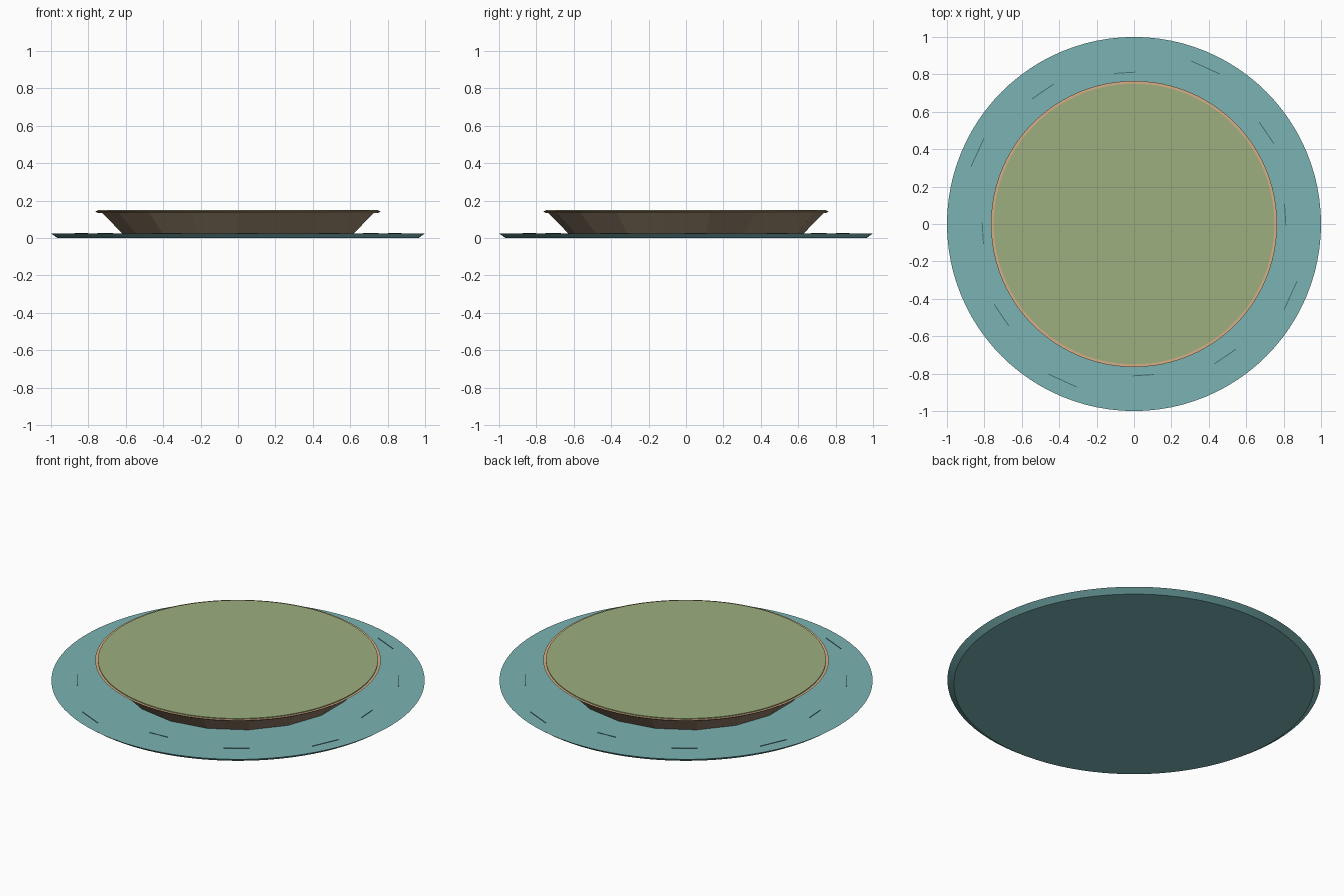
import bpy
import math
from mathutils import Matrix

old = bpy.data.objects.get("Cube")
if old:
    bpy.data.objects.remove(old, do_unlink=True)


def make_material(name, srgb):
    color = [(c / 255) ** 2.2 for c in srgb] + [1]
    mat = bpy.data.materials.new(name)
    mat.diffuse_color = color
    mat.use_nodes = True
    bsdf = mat.node_tree.nodes["Principled BSDF"]
    bsdf.inputs["Base Color"].default_value = color
    bsdf.inputs["Roughness"].default_value = 0.9
    return mat


def disc(name, mat, sides, r_low, r_high, z_low, z_high, smooth=True):
    """Tapered round slab between two heights."""
    bpy.ops.mesh.primitive_cone_add(
        vertices=sides, radius1=r_low, radius2=r_high,
        depth=z_high - z_low, location=(0, 0, (z_low + z_high) / 2))
    obj = bpy.context.object
    obj.name = name
    obj.data.materials.append(mat)
    if smooth:
        bpy.ops.object.shade_smooth_by_angle(angle=math.radians(30))
    return obj


water = make_material("water teal", (122, 178, 178))
ripple = make_material("ripple dark teal", (74, 112, 114))
earth = make_material("earth brown", (150, 130, 108))
sand = make_material("sand tan", (212, 172, 130))
grass = make_material("grass green", (156, 173, 126))

# Island slabs, from the water up
disc("water_disc", water, 96, 0.965, 1.0, 0.0, 0.025)
disc("earth_bank", earth, 18, 0.61, 0.74, 0.005, 0.138, smooth=False)
disc("sand_rim", sand, 96, 0.75, 0.765, 0.134, 0.145)
disc("grass_top", grass, 96, 0.75, 0.75, 0.14, 0.15)

# Thin ripples, three different ones repeated in each quarter
ripples = [(0.81, 0.115), (0.86, 0.14), (0.92, 0.165)]
for i in range(12):
    radius, length = ripples[i % 3]
    angle = math.radians(3.5 + 30 * i + (i % 3))
    bpy.ops.mesh.primitive_cube_add(size=1)
    dash = bpy.context.object
    dash.name = f"ripple_{i + 1}"
    dash.data.transform(
        Matrix.Rotation(angle, 4, "Z")
        @ Matrix.Translation((radius, 0, 0.025))
        @ Matrix.Diagonal((0.005, length, 0.004, 1)))
    dash.data.materials.append(ripple)
